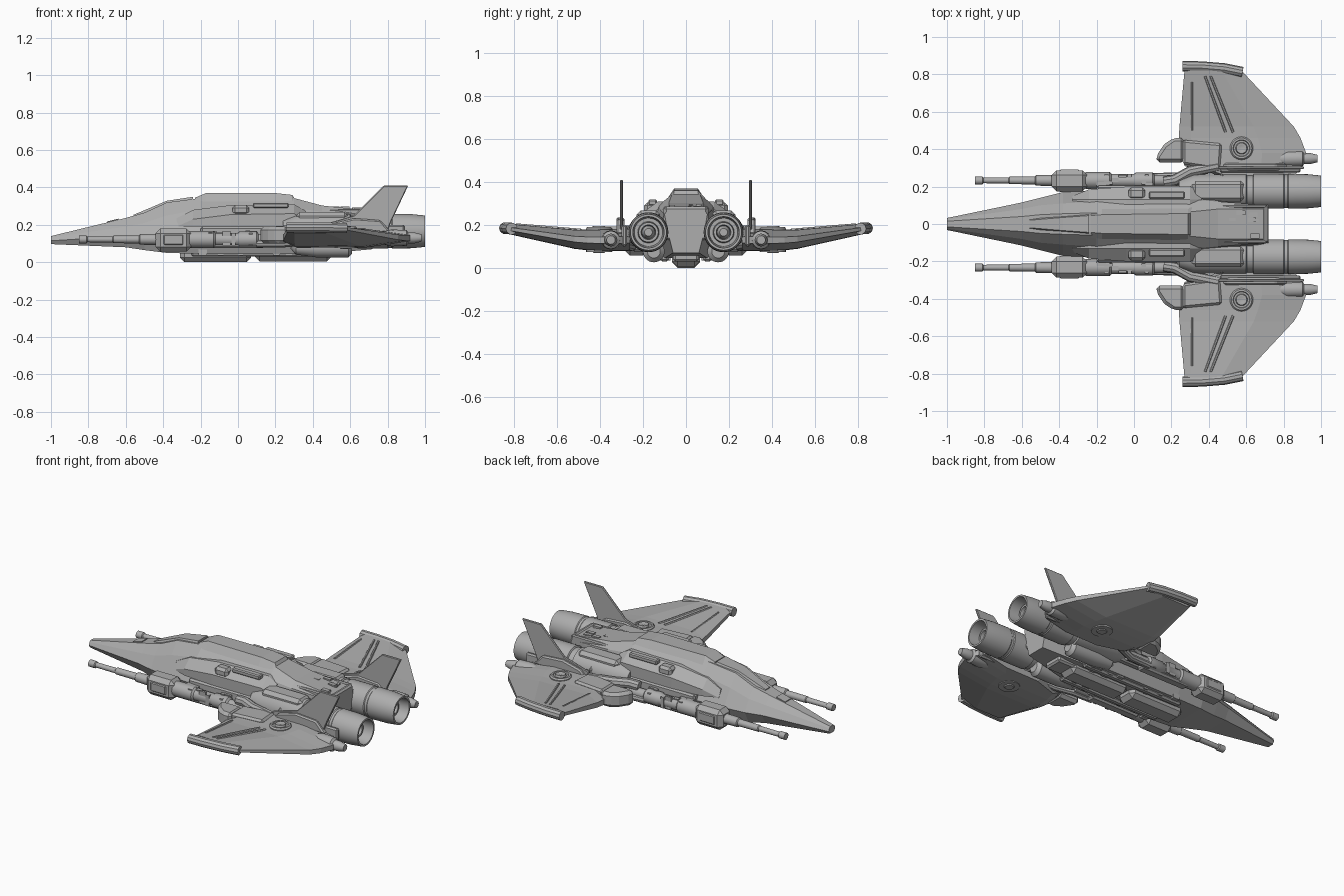
import bpy, bmesh, math, random
from mathutils import Matrix, Vector

cube = bpy.data.objects.get("Cube")
if cube:
    bpy.data.objects.remove(cube)
random.seed(4)

hull = bpy.data.materials.new("hull grey")
hull.use_nodes = True
GREY = (0.42, 0.42, 0.42, 1)
hull.diffuse_color = GREY
hull.node_tree.nodes["Principled BSDF"].inputs["Base Color"].default_value = GREY


def finish(name, bm, mirror=False, bevel=0, smooth=False):
    bmesh.ops.recalc_face_normals(bm, faces=bm.faces)
    mesh = bpy.data.meshes.new(name)
    bm.to_mesh(mesh)
    bm.free()
    mesh.materials.append(hull)
    ob = bpy.data.objects.new(name, mesh)
    bpy.context.collection.objects.link(ob)
    if bevel:
        mod = ob.modifiers.new("bevel", "BEVEL")
        mod.width, mod.segments = bevel, 1
    if mirror:
        mod = ob.modifiers.new("mirror", "MIRROR")
        mod.use_axis = (False, True, False)
        mod.use_mirror_merge = False
    if smooth:
        bpy.ops.object.select_all(action="DESELECT")
        bpy.context.view_layer.objects.active = ob
        ob.select_set(True)
        bpy.ops.object.shade_smooth_by_angle(angle=math.radians(35))
    return ob


def loft(name, rings, **kw):
    bm = bmesh.new()
    loops = [[bm.verts.new(p) for p in ring] for ring in rings]
    for a, b in zip(loops, loops[1:]):
        for i in range(len(a)):
            j = (i + 1) % len(a)
            bm.faces.new((a[i], a[j], b[j], b[i]))
    bm.faces.new(loops[0])
    bm.faces.new(loops[-1])
    return finish(name, bm, **kw)


def add_box(bm, x, y, z):
    m = (Matrix.Translation((sum(x) / 2, sum(y) / 2, sum(z) / 2))
         @ Matrix.Diagonal((x[1] - x[0], y[1] - y[0], z[1] - z[0], 1)))
    bmesh.ops.create_cube(bm, size=1, matrix=m)


def box(name, x, y, z, mirror=True, bevel=0.01):
    bm = bmesh.new()
    add_box(bm, x, y, z)
    return finish(name, bm, mirror, bevel)


def lathe(name, profile, centre, axis="X", steps=28):
    """Spin (distance along axis, radius) points; mirrored to both sides."""
    bm = bmesh.new()
    vs = [bm.verts.new((a, r, 0) if axis == "X" else (r, 0, a)) for a, r in profile]
    es = [bm.edges.new(p) for p in zip(vs, vs[1:])]
    bmesh.ops.spin(bm, geom=vs + es, cent=(0, 0, 0), angle=math.tau, steps=steps,
                   axis=(1, 0, 0) if axis == "X" else (0, 0, 1))
    bmesh.ops.remove_doubles(bm, verts=bm.verts, dist=1e-5)
    bmesh.ops.translate(bm, verts=bm.verts, vec=centre)
    return finish(name, bm, mirror=True, smooth=True)


def tube(name, points, radius, sides=10):
    pts = [Vector(p) for p in points]
    rings = []
    for i, p in enumerate(pts):
        d = (pts[min(i + 1, len(pts) - 1)] - pts[max(i - 1, 0)]).normalized()
        u = d.cross(Vector((0, 0, 1))).normalized()
        v = u.cross(d)
        angles = [math.tau * k / sides for k in range(sides)]
        rings.append([p + radius * (u * math.cos(a) + v * math.sin(a)) for a in angles])
    return loft(name, rings, mirror=True, smooth=True)


def prism(name, outline, lo, hi, plane="XY", bevel=0):
    def put(p, h):
        return (p[0], p[1], h) if plane == "XY" else (p[0], h, p[1])
    return loft(name, [[put(p, h) for p in outline] for h in (lo, hi)],
                mirror=True, bevel=bevel)


def hull_ring(x, half):
    return [(x, y, z) for y, z in half] + [(x, -y, z) for y, z in reversed(half)]


# Main fuselage: top, shoulder, widest and bottom points at each station
loft("fuselage", [hull_ring(x, half) for x, half in [
    (-1, [(.015, .14), (.025, .132), (.032, .115), (.02, .097)]),
    (-.6, [(.04, .237), (.08, .19), (.115, .14), (.08, .08)]),
    (-.5, [(.05, .265), (.10, .21), (.14, .14), (.10, .065)]),
    (-.38, [(.055, .32), (.11, .25), (.17, .15), (.13, .05)]),
    (-.2, [(.06, .343), (.12, .285), (.18, .15), (.14, .045)]),
    (.3, [(.065, .343), (.13, .29), (.18, .15), (.14, .045)]),
    (.45, [(.08, .303), (.12, .27), (.16, .15), (.10, .045)]),
    (.72, [(.08, .275), (.10, .25), (.08, .15), (.06, .07)])]])

# Raised spine and canopy plates
loft("dorsal_spine", [hull_ring(x, [(w, z), (w + .03, .325)]) for x, w, z in
                      [(-.23, .045, .345), (-.17, .05, .37), (.2, .055, .37),
                       (.29, .055, .36), (.31, .06, .33)]])
loft("canopy_ridge", [hull_ring(x, [(w, z), (w + .015, z - .03)]) for x, w, z in
                      [(-.56, .02, .253), (-.38, .035, .329), (-.24, .045, .35)]])
loft("nose_hatch", [hull_ring(x, [(.03, z), (.03, z - .03)]) for x, z in
                    [(-.7, .218), (-.64, .233)]])

# Shoulder intake fairings beside the spine
loft("shoulder_fairing", [[(x, .09, t), (x, .13, t), (x, o, t - .05),
                           (x, o, .19), (x, .1, .19)] for x, t, o in
                          [(-.33, .235, .15), (-.24, .28, .185), (-.04, .305, .2),
                           (.3, .31, .2), (.36, .275, .19)]], mirror=True)
box("shoulder_vent", (-.03, .06), (.13, .195), (.25, .305), bevel=.015)
box("shoulder_strip", (.08, .27), (.135, .175), (.29, .318), bevel=.006)
box("side_panel", (-.2, .3), (.16, .205), (.1, .19))

# Keel blocks and belly
box("front_keel", (-.31, .07), (-.065, .065), (0, .08), False, .025)
box("rear_keel", (.09, .5), (-.065, .065), (.005, .12), False, .025)
box("tail_keel", (.45, .6), (-.06, .06), (.03, .15), False)
box("belly_rail", (-.25, .45), (.08, .12), (.03, .07))

# Rear deck with machinery
box("deck_edge", (.32, .71), (.085, .105), (.2, .285), bevel=.006)
box("tail_wall", (.69, .72), (-.1, .1), (.13, .285), False)


def clutter(name, count, xs, ys, zs, mirror):
    bm = bmesh.new()
    for _ in range(count):
        x, y = random.uniform(*xs), random.uniform(*ys)
        a, b = random.uniform(.008, .025), random.uniform(.006, .014)
        add_box(bm, (x - a, x + a), (y - b, y + b), (zs[0], random.uniform(zs[1], zs[2])))
    finish(name, bm, mirror)


clutter("deck_machinery", 34, (.37, .66), (-.075, .075), (.24, .285, .298), False)
clutter("gun_machinery", 16, (-.2, .12), (.2, .265), (.09, .15, .17), True)
clutter("belly_machinery", 14, (-.2, .4), (.07, .14), (.035, .06, .1), True)

# Engines with hollow nozzles
lathe("engine", [(.24, 0), (.24, .06), (.32, .09), (.6, .092), (.605, .084), (.635, .084),
                 (.64, .093), (.8, .093), (.805, .089), (.82, .089), (.825, .093),
                 (.93, .091), (1, .084), (1, .073), (.9, .066), (.9, .05), (.95, .046),
                 (.95, .034), (.9, .03), (.93, .018), (.93, 0)], (0, .175, .166), steps=36)
box("engine_saddle", (.31, .59), (.12, .23), (.18, .268), bevel=.02)
box("engine_clamp", (.44, .5), (.085, .27), (.1, .225), bevel=.03)
lathe("engine_underpod", [(.28, 0), (.31, .035), (.42, .05), (.59, .05), (.61, .03), (.61, 0)],
      (0, .15, .076))

# Long guns along the fuselage
GUN = (0, .233, .122)
lathe("gun_barrel", [(-.85, 0), (-.85, .021), (-.81, .021), (-.805, .015), (-.67, .016),
                     (-.665, .02), (-.53, .021), (-.525, .028), (-.42, .03), (-.42, 0)], GUN, steps=16)
box("gun_housing", (-.44, -.25), (.175, .287), (.057, .18), bevel=.025)
box("gun_band", (-.4, -.29), (.17, .292), (.09, .15), bevel=.008)
lathe("gun_body", [(-.26, 0), (-.26, .045), (-.13, .045), (-.12, .035), (.0, .035), (.01, .042),
                   (.1, .042), (.11, .03), (.24, .03), (.24, 0)], GUN, steps=16)
box("gun_rail", (-.2, .14), (.19, .25), (.075, .11))
tube("gun_feed", [(.16, .225, .16), (.22, .235, .165), (.3, .28, .17), (.45, .31, .165)], .03)
tube("gun_cable", [(.1, .25, .1), (.24, .255, .1), (.34, .29, .11), (.45, .3, .12)], .022)

# Wings: y, leading x, trailing x, mid height, half thickness
WING = [(.26, .45, .86, .13, .05), (.31, .27, .9, .13, .052), (.38, .25, .92, .129, .052),
        (.46, .24, .89, .13, .048), (.52, .243, .855, .134, .045), (.82, .27, .575, .181, .025)]


def wing_ring(y, x0, x1, zc, t):
    c = x1 - x0
    top = [(x0, .35), (x0 + .1 * c, 1), (x0 + .65 * c, .95), (x1, .3)]
    return ([(x, y, zc + t * k) for x, k in top]
            + [(x, y, zc - t * k) for x, k in reversed(top)])


def wing_top(y):
    for a, b in zip(WING, WING[1:]):
        if y <= b[0]:
            f = (y - a[0]) / (b[0] - a[0])
            return a[3] + a[4] + f * (b[3] + b[4] - a[3] - a[4])
    return .205


loft("wing", [wing_ring(*s) for s in WING], mirror=True)
tube("wing_tip", [(.26, .843, .185), (.36, .842, .185), (.48, .832, .185), (.58, .812, .183)], .028)
for x0, y0, x1, y1 in [(.31, .5, .31, .76), (.49, .49, .38, .79), (.53, .49, .41, .79)]:
    ends = [(x0, y0), (x1, y1)]
    tube("wing_rib", [(x, y, wing_top(y) - .002) for x, y in ends], .007, 6)
prism("wing_root_panel", [(.26, .32), (.46, .29), (.47, .43), (.26, .45)], .1, .192, bevel=.012)
prism("wing_root_hook", [(.12, .33), (.27, .33), (.27, .46), (.21, .46), (.16, .425), (.12, .365)],
      .1, .19, bevel=.02)
box("wing_root_rail", (.46, .89), (.275, .3), (.1, .2), bevel=.008)

# Round wing hubs, above and below
lathe("wing_hub", [(.07, 0), (.07, .025), (.075, .03), (.075, .06), (.1, .06), (.182, .062), (.19, .055),
                   (.19, .045), (.183, .042), (.183, .032), (.195, .028), (.195, .015), (.188, 0)],
      (.575, .405, 0), "Z")

# Trailing-edge thrusters and tail fins
lathe("wing_thruster", [(.78, 0), (.78, .035), (.82, .045), (.9, .042), (.91, .03), (.94, .03),
                        (.98, .02), (.98, 0)], (0, .35, .13), steps=16)
prism("tail_fin", [(.45, .2), (.62, .25), (.78, .41), (.91, .41), (.82, .22), (.8, .17), (.46, .17)],
      .294, .308, "XZ", bevel=.004)
prism("fin_base", [(.46, .16), (.5, .205), (.62, .235), (.76, .225), (.82, .16)],
      .287, .325, "XZ", bevel=.008)
